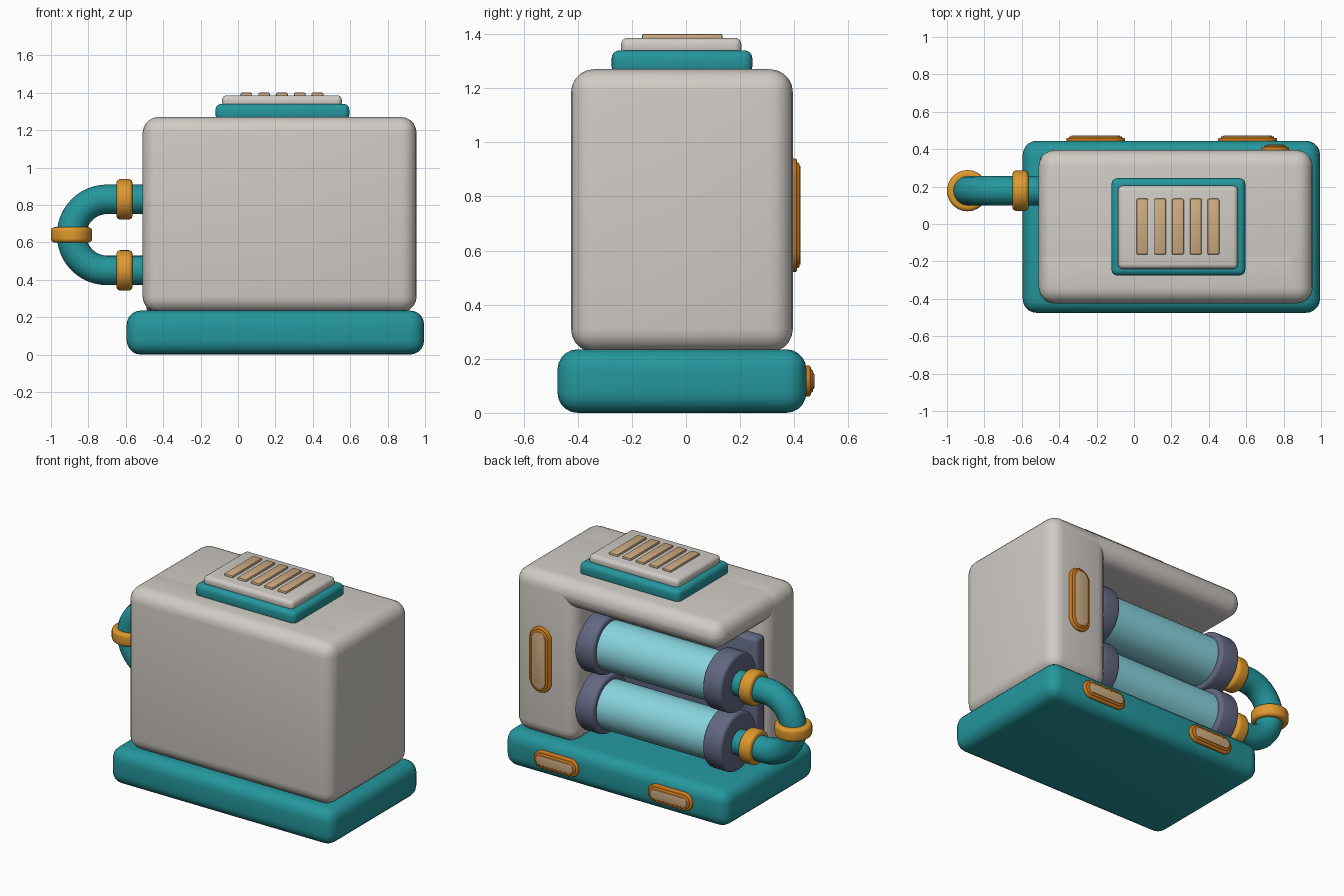
import bpy
import bmesh
import math
from mathutils import Matrix, Vector

if "Cube" in bpy.data.objects:
    bpy.data.objects.remove(bpy.data.objects["Cube"], do_unlink=True)


def material(name, rgb):
    """Flat material from 0-255 display values."""
    def linear(v):
        v /= 255
        return v / 12.92 if v <= 0.04045 else ((v + 0.055) / 1.055) ** 2.4
    colour = [linear(v) for v in rgb] + [1]
    mat = bpy.data.materials.new(name)
    mat.use_nodes = True
    mat.diffuse_color = colour
    mat.node_tree.nodes["Principled BSDF"].inputs["Base Color"].default_value = colour
    return mat


GREY = material("warm grey", (208, 203, 197))
TEAL = material("teal", (36, 151, 157))
ORANGE = material("orange", (222, 152, 44))
RUST = material("dark orange", (205, 122, 28))
TAN = material("tan", (206, 172, 130))
GLASS = material("pale blue", (136, 212, 222))
SLATE = material("slate", (98, 104, 130))


def smooth(obj):
    bpy.ops.object.select_all(action="DESELECT")
    bpy.context.view_layer.objects.active = obj
    obj.select_set(True)
    bpy.ops.object.shade_smooth_by_angle(angle=math.radians(35))


def finish(name, bm, mat):
    bmesh.ops.recalc_face_normals(bm, faces=bm.faces)
    mesh = bpy.data.meshes.new(name)
    bm.to_mesh(mesh)
    bm.free()
    mesh.materials.append(mat)
    obj = bpy.data.objects.new(name, mesh)
    bpy.context.collection.objects.link(obj)
    smooth(obj)
    return obj


def box(name, x, y, z, radius, mat, segments=5):
    """Rounded box from (min, max) pairs."""
    bm = bmesh.new()
    bmesh.ops.create_cube(bm, size=1)
    for v in bm.verts:
        v.co = [sum(r) / 2 + c * (r[1] - r[0]) for r, c in zip((x, y, z), v.co)]
    bmesh.ops.bevel(bm, geom=bm.edges[:], offset=radius, segments=segments,
                    profile=0.5, affect="EDGES")
    return finish(name, bm, mat)


def drum(name, centre, axis, radius, depth, bevel, mat):
    """Cylinder along an axis with rounded rims."""
    bm = bmesh.new()
    bmesh.ops.create_cone(bm, cap_ends=True, segments=40, radius1=radius,
                          radius2=radius, depth=depth)
    if bevel:
        rims = [e for e in bm.edges if abs(e.verts[0].co.z - e.verts[1].co.z) < 1e-4]
        bmesh.ops.bevel(bm, geom=rims, offset=bevel, segments=4,
                        profile=0.5, affect="EDGES")
    turn = Vector((0, 0, 1)).rotation_difference(Vector(axis)).to_matrix().to_4x4()
    bmesh.ops.transform(bm, matrix=Matrix.Translation(centre) @ turn, verts=bm.verts)
    return finish(name, bm, mat)


def capsule_plate(name, x, z, width, height, y0, y1, bevel, mat):
    """Round-ended plate facing the back."""
    bm = bmesh.new()
    r = min(width, height) / 2
    dx, dz = width / 2 - r, height / 2 - r
    ring = []
    for i in range(32):
        a = 2 * math.pi * (i + 0.5) / 32
        c, s = math.cos(a), math.sin(a)
        ring.append(bm.verts.new((x + r * c + math.copysign(dx, c), y0,
                                  z + r * s + math.copysign(dz, s))))
    face = bm.faces.new(ring)
    out = bmesh.ops.extrude_face_region(bm, geom=[face])["geom"]
    for v in out:
        if isinstance(v, bmesh.types.BMVert):
            v.co.y = y1
    rim = [e for e in bm.edges if all(v.co.y == e.verts[0].co.y for v in e.verts)
           and abs(e.verts[0].co.y - y1) < 1e-5]
    bmesh.ops.bevel(bm, geom=rim, offset=bevel, segments=3, profile=0.5, affect="EDGES")
    return finish(name, bm, mat)


# Base and housing, open at the back and at one end
box("base", (-0.595, 0.995), (-0.475, 0.445), (0, 0.235), 0.075, TEAL)
box("front_wall", (-0.51, 0.93), (-0.425, -0.09), (0.225, 1.27), 0.085, GREY)
box("top_slab", (-0.51, 0.93), (-0.425, 0.395), (1.095, 1.27), 0.085, GREY)
box("end_column", (0.52, 0.955), (-0.425, 0.395), (0.225, 1.27), 0.085, GREY)
box("inner_panel", (-0.49, 0.6), (-0.11, -0.02), (0.225, 1.03), 0.025, SLATE, 3)

# Roof vent
box("vent_base", (-0.12, 0.595), (-0.275, 0.245), (1.25, 1.34), 0.03, TEAL, 4)
box("vent_top", (-0.085, 0.555), (-0.24, 0.205), (1.32, 1.386), 0.025, GREY, 4)
for i in range(5):
    x = 0.045 + 0.095 * i
    box(f"vent_slat_{i + 1}", (x - 0.031, x + 0.031), (-0.163, 0.135),
        (1.375, 1.4), 0.006, TAN, 2)

# Tanks with end caps and pipe collars
TANK_Y, MID_Z, BEND = 0.178, 0.64, 0.19
for label, z in (("lower", MID_Z - BEND), ("upper", MID_Z + BEND)):
    drum(f"{label}_tank", (0.02, TANK_Y, z), (1, 0, 0), 0.153, 1.0, 0, GLASS)
    for side, x in (("inner", 0.475), ("outer", -0.435)):
        drum(f"{label}_{side}_cap", (x, TANK_Y, z), (1, 0, 0), 0.186, 0.135, 0.02, SLATE)
    drum(f"{label}_collar", (-0.607, TANK_Y, z), (1, 0, 0), 0.108, 0.085, 0.02, ORANGE)
drum("bend_collar", (-0.89, TANK_Y, MID_Z), (0, 0, 1), 0.11, 0.082, 0.02, ORANGE)

# U-shaped connecting pipe
path = [(-0.48, MID_Z + BEND)]
for i in range(25):
    a = math.pi / 2 + math.pi * i / 24
    path.append((-0.7 + BEND * math.cos(a), MID_Z + BEND * math.sin(a)))
path.append((-0.48, MID_Z - BEND))
curve = bpy.data.curves.new("connecting_pipe", "CURVE")
curve.dimensions = "3D"
curve.bevel_depth = 0.079
curve.bevel_resolution = 6
curve.use_fill_caps = True
spline = curve.splines.new("POLY")
spline.points.add(len(path) - 1)
for p, (x, z) in zip(spline.points, path):
    p.co = (x, TANK_Y, z, 1)
curve.materials.append(TEAL)
pipe = bpy.data.objects.new("connecting_pipe", curve)
bpy.context.collection.objects.link(pipe)
bpy.ops.object.select_all(action="DESELECT")
bpy.context.view_layer.objects.active = pipe
pipe.select_set(True)
bpy.ops.object.convert(target="MESH")
smooth(bpy.context.view_layer.objects.active)

# Framed lamps on the back of the column and base
for label, x, z, w, h, y in (("column", 0.755, 0.73, 0.15, 0.42, 0.395),
                             ("base_left", 0.607, 0.118, 0.315, 0.115, 0.445),
                             ("base_right", -0.205, 0.118, 0.315, 0.115, 0.445)):
    capsule_plate(f"{label}_lamp_frame", x, z, w, h, y - 0.02, y + 0.016, 0.008, RUST)
    capsule_plate(f"{label}_lamp_rim", x, z, w - 0.03, h - 0.03, y, y + 0.024, 0.006, RUST)
    capsule_plate(f"{label}_lamp", x, z, w - 0.055, h - 0.055, y, y + 0.029, 0.004, TAN)
